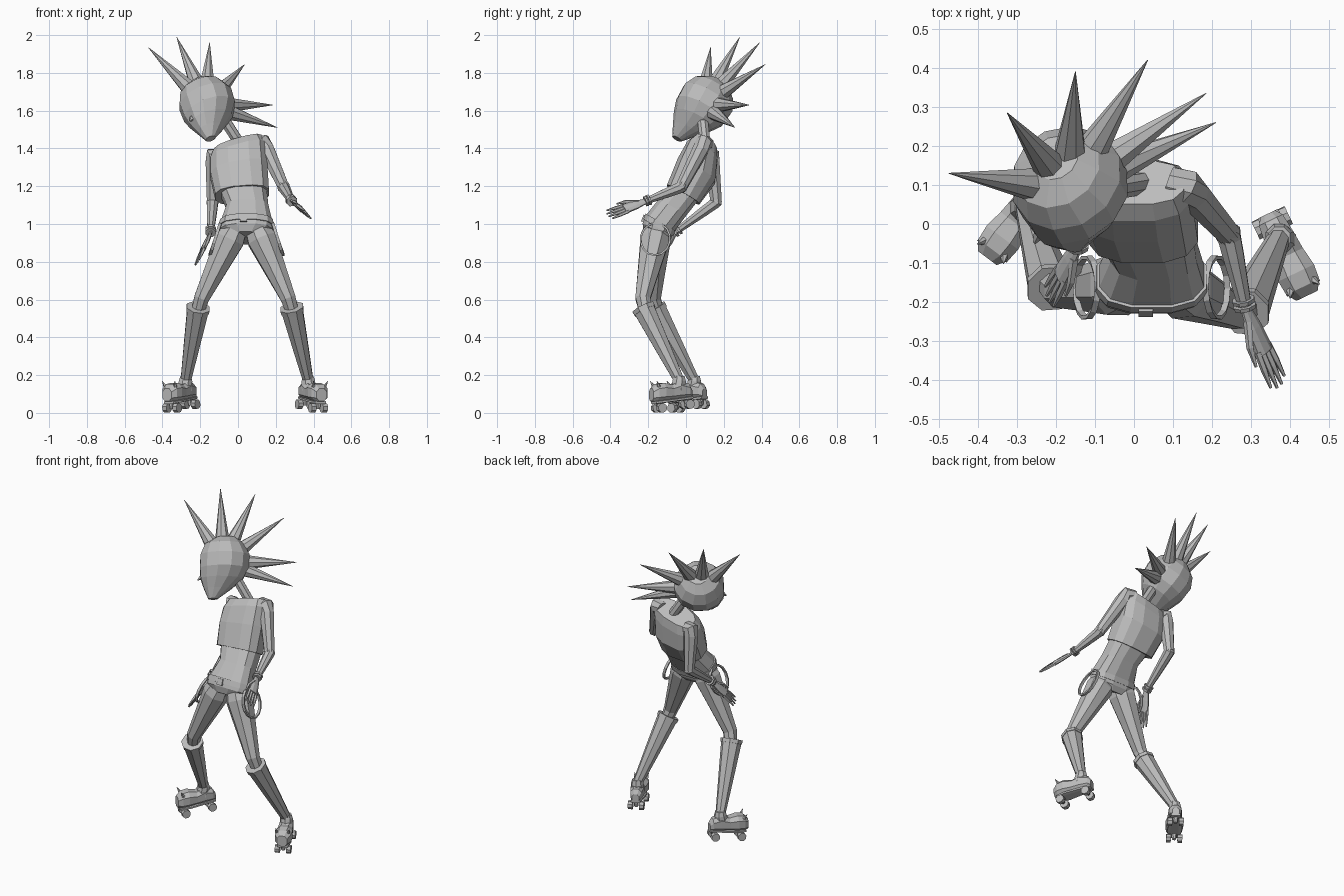
import bpy, bmesh, math
from mathutils import Vector as V

old = bpy.data.objects.get("Cube")
if old:
    bpy.data.objects.remove(old, do_unlink=True)

mat = bpy.data.materials.new("plain grey")
mat.use_nodes = True
mat.diffuse_color = (0.5, 0.5, 0.5, 1)
bsdf = mat.node_tree.nodes["Principled BSDF"]
bsdf.inputs["Base Color"].default_value = (0.5, 0.5, 0.5, 1)
bsdf.inputs["Roughness"].default_value = 0.8


def loft(name, rings, sides=8, power=1.0, closed=False):
    """Skin a list of (centre, u vector, v vector) rings; power < 1 is boxier."""
    bm = bmesh.new()
    loops = []
    for c, u, v in rings:
        loop = []
        for i in range(sides):
            a = math.tau * (i + 0.5) / sides
            ca, sa = math.cos(a), math.sin(a)
            p = c + u * math.copysign(abs(ca) ** power, ca) + v * math.copysign(abs(sa) ** power, sa)
            loop.append(bm.verts.new(p))
        loops.append(loop)
    pairs = list(zip(loops, loops[1:]))
    if closed:
        pairs.append((loops[-1], loops[0]))
    for a, b in pairs:
        for i in range(sides):
            j = (i + 1) % sides
            bm.faces.new((a[i], a[j], b[j], b[i]))
    if not closed:
        bm.faces.new(loops[0])
        bm.faces.new(loops[-1])
    bmesh.ops.recalc_face_normals(bm, faces=bm.faces)
    mesh = bpy.data.meshes.new(name)
    bm.to_mesh(mesh)
    bm.free()
    mesh.materials.append(mat)
    ob = bpy.data.objects.new(name, mesh)
    bpy.context.collection.objects.link(ob)
    return ob


def tube(name, pts, radii, sides=8, ref=(1, 0, 0), flat=1.0):
    """Tapered limb along points; flat squashes it across the ref direction."""
    pts = [V(p) for p in pts]
    rings = []
    for i, p in enumerate(pts):
        t = (pts[min(i + 1, len(pts) - 1)] - pts[max(i - 1, 0)]).normalized()
        u = V(ref)
        u = (u - t * u.dot(t)).normalized()
        rings.append((p, u * radii[i], t.cross(u) * radii[i] * flat))
    return loft(name, rings, sides)


# Head: rings stacked on a tilted axis; back, up and side are the head's own axes
HC = V((-.17, .09, 1.63))
BACK = V((.80, .58, -.02)).normalized()
UP = V((-.325, .47, .81))
UP = (UP - BACK * UP.dot(BACK)).normalized()
SIDE = BACK.cross(UP)


def head_point(b, u):
    return HC + BACK * b + UP * u


head_rows = [(.145, -.045, .08, .065), (.105, -.11, .125, .118), (.04, -.137, .16, .15),
             (-.04, -.14, .155, .143), (-.10, -.134, .12, .108),
             (-.16, -.113, .05, .066), (-.22, -.085, -.03, .028)]
loft("head", [(head_point((f + b) / 2, u), BACK * (b - f) / 2, SIDE * w)
              for u, f, b, w in head_rows], sides=12)
tube("nose", [head_point(-.12, -.085), head_point(-.148, -.108)], [.018, .004], 5)

# Spiked crest
tips = [(-.475, .13, 1.935), (-.325, .285, 1.99), (-.15, .39, 1.96),
        (.035, .42, 1.845), (.185, .335, 1.63), (.21, .26, 1.51)]
for i, tip in enumerate(tips):
    tip = V(tip)
    base = HC + (tip - HC).normalized() * .115
    tube(f"hair_spike_{i + 1}", [base, tip], [.045, .001], 8)

tube("neck", [(-.09, .085, 1.58), (.025, .105, 1.40)], [.03, .03], 8)

# Torso: rings lean with the spine
LEAN = V((0, .87, -.5))


def body_rings(rows):
    return [(V((x, y, z)), V((math.cos(r), 0, math.sin(r))) * rx, LEAN * ry)
            for x, y, z, rx, ry, r in rows]


loft("jacket", body_rings([(.0, .107, 1.425, .135, .066, .27), (0, .087, 1.38, .155, .093, .27),
                           (.005, .055, 1.28, .156, .117, .17), (.022, -.015, 1.155, .146, .1, .08)]),
     12, .75)
loft("waist", body_rings([(.03, -.012, 1.165, .126, .088, 0), (.05, -.07, 1.09, .113, .087, 0),
                          (.045, -.14, 1.0, .14, .088, 0)]), 12, .75)
loft("hips", body_rings([(.045, -.14, 1.0, .14, .088, 0), (.042, -.155, .96, .142, .088, 0),
                         (.04, -.165, .925, .085, .07, 0)]), 12, .75)
loft("belt", body_rings([(.045, -.135, 1.01, .144, .093, 0), (.044, -.147, .98, .148, .094, 0)]), 12, .75)
tube("belt_buckle", [(.03, -.212, 1.045), (.03, -.226, 1.01)], [.026, .026], 4, flat=.7)


def hand(name, wrist, tip, spread):
    """Flat palm with four fingers and a thumb."""
    w, t = V(wrist), V(tip)
    d = t - w
    s = V(spread)
    s = (s - d.normalized() * s.dot(d.normalized())).normalized()
    tube(name + "_palm", [w, w + d * .25, w + d * .55], [.017, .028, .032], 8, s, .42)
    for i in range(4):
        k = (i - 1.5) * .016
        start = w + d * .5 + s * k
        end = w + d * (1 - .05 * abs(i - 1.5)) + s * k * 1.3
        tube(f"{name}_finger_{i + 1}", [start, (start + end) / 2, end], [.0095, .009, .004], 5)
    tube(name + "_thumb", [w + d * .15 + s * .012, w + d * .4 + s * .042, w + d * .62 + s * .05],
         [.012, .010, .004], 5)


# Arms: inner shoulder, shoulder, elbow, wrist, fingertip, finger spread
arms = {"left": ((.09, .11, 1.425), (.135, .095, 1.43), (.242, -.025, 1.195), (.285, -.215, 1.12),
                 (.375, -.42, 1.045), (-.7, -.2, .8)),
        "right": ((-.1, .125, 1.36), (-.13, .133, 1.365), (-.135, .16, 1.115), (-.145, -.06, .955),
                  (-.222, -.195, .785), (.3, -.7, .4))}
for n, (inner, sh, el, wr, tip, spread) in arms.items():
    a, b, c = V(sh), V(el), V(wr)
    tube(n + "_upper_arm", [inner, a, a.lerp(b, .15), b], [.04, .046, .044, .032], 8, (0, 1, 0))
    tube(n + "_elbow", [b.lerp(a, .1), b, b.lerp(c, .1)], [.03, .034, .03], 8)
    tube(n + "_forearm", [b, b.lerp(c, .3), c], [.032, .029, .018], 8)
    for j, k in enumerate((.88, .96)):
        tube(f"{n}_bracelet_{j + 1}", [b.lerp(c, k), b.lerp(c, k + .05)], [.031, .029], 8)
    hand(n + "_hand", c, tip, spread)

# Legs: hip, knee, ankle
legs = {"left": ((.105, -.155, .965), (.28, -.235, .575), (.372, -.035, .17)),
        "right": ((-.02, -.155, .965), (-.208, -.175, .575), (-.277, .045, .17))}
for n, (hip, knee, ankle) in legs.items():
    a, b, c = V(hip), V(knee), V(ankle)
    tube(n + "_thigh", [a, a.lerp(b, .12), a.lerp(b, .5), a.lerp(b, .92), b.lerp(c, .12)],
         [.07, .082, .063, .043, .036], 8)
    tube(n + "_boot_shaft", [b.lerp(c, .05), b.lerp(c, .1), b.lerp(c, .55), c],
         [.062, .06, .045, .029], 8)
    tube(n + "_boot_cuff", [b.lerp(c, .04), b.lerp(c, .09)], [.066, .064], 8)


def skate(n, ankle, toe_dir):
    """Roller skate with a blunt toe, two small toe spikes, trucks and four wheels."""
    f = V(toe_dir).normalized()
    f.z = -.12
    side = V((-f.y, f.x, 0)).normalized()
    up = V((0, 0, 1))
    o = V((ankle[0], ankle[1], 0))

    def at(d, s, z):
        return o + f * d + side * s + up * z

    rows = [(-.068, .095, .022, .025), (-.05, .11, .036, .04), (.0, .12, .042, .053),
            (.05, .115, .046, .043), (.10, .122, .054, .052), (.14, .122, .05, .05),
            (.165, .115, .032, .035)]
    loft(n + "_shoe", [(at(d, 0, z), side * w, up * h) for d, z, w, h in rows], 8, .8)
    loft(n + "_sole", [(at(d, 0, .073), side * w, up * .009) for d, w in
                       ((-.068, .03), (.0, .036), (.09, .045), (.15, .034))], 8, .6)
    tube(n + "_ankle", [at(.01, 0, .12), ankle, V(ankle) + up * .025], [.042, .038, .03], 8)
    for j, s in enumerate((-1, 1)):
        tube(f"{n}_toe_spike_{j + 1}", [at(.135, s * .032, .155), at(.152, s * .042, .187)], [.011, .001], 5)
        for k, d in enumerate((-.042, .12)):
            tube(f"{n}_wheel_{j}{k}", [at(d, s * .02, .041), at(d, s * .047, .041)], [.026, .026], 8, f)
    for k, d in enumerate((-.042, .12)):
        tube(f"{n}_truck_{k + 1}", [at(d, 0, .08), at(d, 0, .035)], [.018, .012], 6)


skate("left_skate", legs["left"][2], (.43, -.9, 0))
skate("right_skate", legs["right"][2], (-.6, -.8, 0))

# Strap loops hanging from the belt on each hip
for n, s in (("left", 1), ("right", -1)):
    pts = []
    for i in range(14):
        a = math.tau * i / 14
        drop = .085 - .085 * math.cos(a)
        pts.append(V((.045 + s * (.138 + drop * .33), -.16 + .078 * math.sin(a) - drop * .03, 1.005 - drop)))
    rings = []
    for i, p in enumerate(pts):
        t = (pts[(i + 1) % 14] - pts[i - 1]).normalized()
        u = (V((1, 0, 0)) - t * t.x).normalized()
        rings.append((p, u * .011, t.cross(u) * .007))
    loft(n + "_strap_loop", rings, 4, closed=True)
